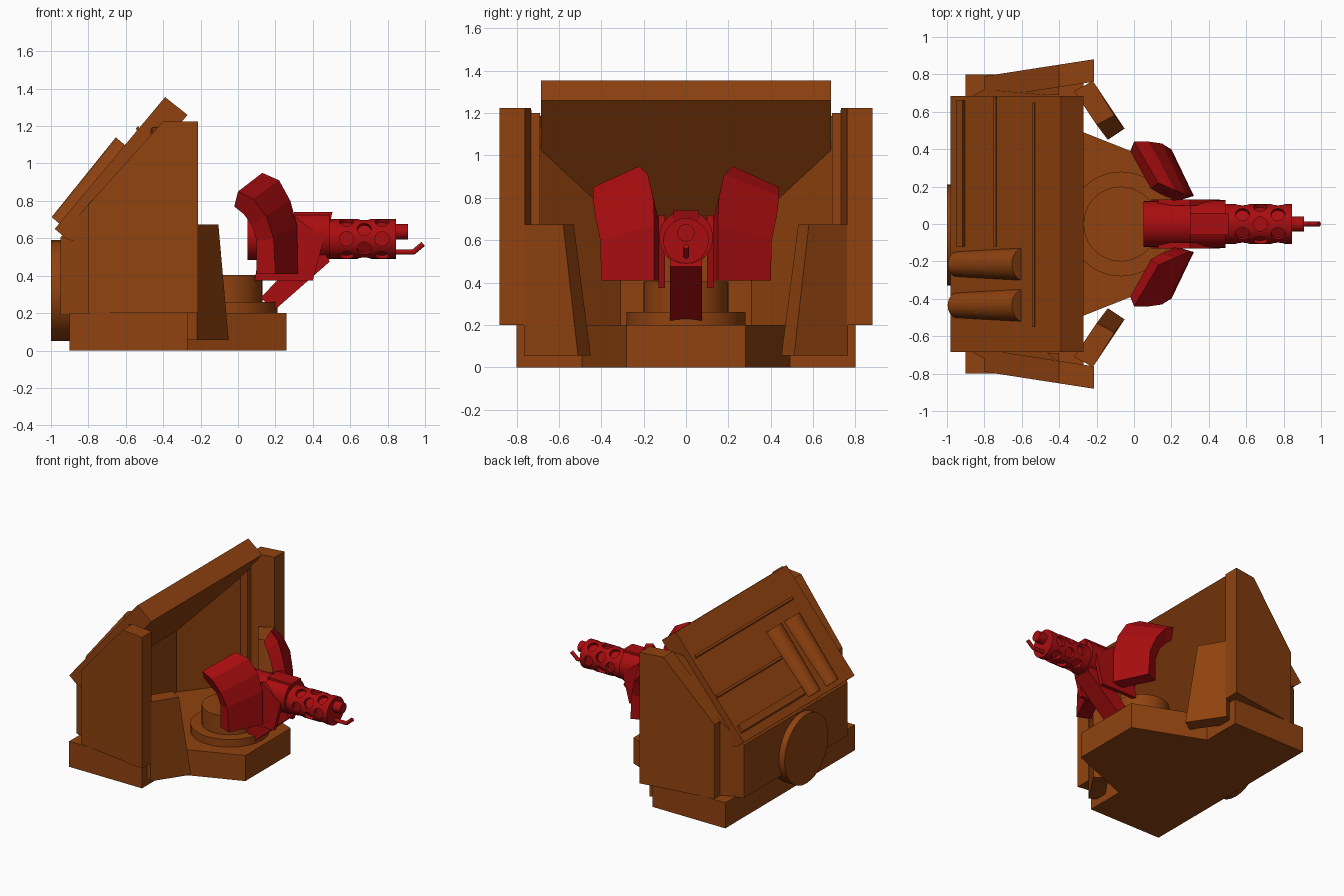
import bpy, bmesh, math
from mathutils import Vector, Matrix

if "Cube" in bpy.data.objects:
    bpy.data.objects.remove(bpy.data.objects["Cube"])


def material(name, color):
    m = bpy.data.materials.new(name)
    m.diffuse_color = color
    m.use_nodes = True
    m.node_tree.nodes["Principled BSDF"].inputs["Base Color"].default_value = m.diffuse_color
    return m


BROWN = material("brown_paint", (0.28, 0.055, 0.005, 1))
RED = material("red_paint", (0.40, 0.004, 0.005, 1))


def loft(name, rings, mat):
    """Closed solid through rings that have equal point counts."""
    bm = bmesh.new()
    vs = [[bm.verts.new(p) for p in r] for r in rings]
    n = len(vs[0])
    for a, b in zip(vs, vs[1:]):
        for i in range(n):
            j = (i + 1) % n
            bm.faces.new((a[i], a[j], b[j], b[i]))
    bm.faces.new(vs[0][::-1])
    bm.faces.new(vs[-1])
    bmesh.ops.recalc_face_normals(bm, faces=bm.faces)
    me = bpy.data.meshes.new(name)
    bm.to_mesh(me)
    bm.free()
    me.materials.append(mat)
    ob = bpy.data.objects.new(name, me)
    bpy.context.collection.objects.link(ob)
    return ob


def plan(name, pts, z0, z1, mat):
    return loft(name, [[(x, y, z0) for x, y in pts], [(x, y, z1) for x, y in pts]], mat)


def side(name, pts, y0, y1, mat, shear=0.0, x0=0.0):
    return loft(name, [[(x, y + shear * (x - x0), z) for x, z in pts] for y in (y0, y1)], mat)


def rod(name, p, q, r1, r2, mat, sides=32):
    p, q = Vector(p), Vector(q)
    rot = (q - p).to_track_quat('Z', 'Y').to_matrix()
    ring = lambda c, r: [c + rot @ Vector((r * math.cos(2 * math.pi * i / sides),
                                           r * math.sin(2 * math.pi * i / sides), 0))
                         for i in range(sides)]
    ob = loft(name, [ring(p, r1), ring(q, r2)], mat)
    bpy.context.view_layer.objects.active = ob
    ob.select_set(True)
    bpy.ops.object.shade_smooth_by_angle(angle=math.radians(35))
    ob.select_set(False)
    return ob


def mirror_y(ob):
    m = ob.modifiers.new("mirror", 'MIRROR')
    m.use_axis = (False, True, False)
    return ob


# Base plate with tapering front
half = [(-0.9, 0.8), (-0.27, 0.8), (-0.27, 0.49), (0.26, 0.28)]
plan("base_plate", half + [(x, -y) for x, y in half[::-1]], 0, 0.2, BROWN)

# Body walls: horseshoe plan whose top follows the sloping roof
def roof_z(x, drop=0.0):
    return 1.355 + 1.2 * (x + 0.39) - drop

outer = [(-0.95, 0.64), (-0.8, 0.72), (-0.4, 0.75)]
inner = [(-0.4, 0.69), (-0.46, 0.69), (-0.75, 0.31)]
u = outer + inner
u = u + [(x, -y) for x, y in u[::-1]]
loft("body_walls", [[(x, y, 0.19) for x, y in u],
                    [(x, y, min(roof_z(x, 0.08), 1.2)) for x, y in u]], BROWN)

# Sloping roof slab
side("roof_slab", [(-0.98, 0.65), (-0.39, 1.355), (-0.27, 1.26), (-0.84, 0.57), (-0.92, 0.6)],
     -0.685, 0.685, BROWN)

# Raised strips across the roof
def roof_strip(name, x, w, h, y0, y1):
    a, b = x - w / 2, x + w / 2
    n = Vector((-0.77, 0.64)) * h
    side(name, [(a, roof_z(a, .02)), (a + n.x, roof_z(a) + n.y),
                (b + n.x, roof_z(b) + n.y), (b, roof_z(b, .02))], y0, y1, BROWN)

roof_strip("roof_strip_upper", -0.53, 0.012, 0.012, -0.55, 0.65)
roof_strip("roof_strip_middle", -0.735, 0.012, 0.012, -0.12, 0.68)
roof_strip("roof_ledge", -0.915, 0.035, 0.025, -0.12, 0.66)

# Tapered tubes lying on the roof
for i, y in enumerate((-0.215, -0.435)):
    rod(f"roof_tube_{i + 1}", (-0.945, y, roof_z(-0.945, 0.02)),
        (-0.585, y, roof_z(-0.585, 0.04)), 0.068, 0.09, BROWN, 24)

# Round drum on the back
rod("back_drum", (-1.0, -0.06, 0.32), (-0.9, -0.06, 0.32), 0.27, 0.27, BROWN, 32)

# Flared side armour
mirror_y(side("side_armour", [(-0.8, 0.2), (-0.8, 0.78), (-0.4, 1.225), (-0.215, 1.225), (-0.215, 0.2)],
              0.67, 0.79, BROWN, 0.155, -0.8))

# Angled front wing plates
mirror_y(loft("front_wing", [
    [(-0.32, 0.71, 0.055), (-0.22, 0.765, 0.055), (-0.05, 0.51, 0.055), (-0.14, 0.45, 0.055)],
    [(-0.32, 0.71, 0.675), (-0.22, 0.765, 0.675), (-0.105, 0.58, 0.675), (-0.2, 0.53, 0.675)]], BROWN))

# Turntable
rod("turntable_ring", (-0.07, 0, 0.19), (-0.07, 0, 0.26), 0.28, 0.28, BROWN, 40)
rod("turntable_post", (-0.07, 0, 0.25), (-0.07, 0, 0.405), 0.2, 0.2, BROWN, 40)

# Gun support and receiver
side("gun_strut", [(0.2, 0.22), (0.49, 0.475), (0.42, 0.6), (0.12, 0.28)], -0.075, 0.075, RED)
rod("gun_receiver", (0.05, 0, 0.605), (0.46, 0, 0.605), 0.122, 0.122, RED)
side("receiver_block", [(0.3, 0.5), (0.45, 0.5), (0.505, 0.74), (0.3, 0.74)], -0.06, 0.06, RED)
rod("receiver_collar", (0.3, 0, 0.613), (0.49, 0, 0.613), 0.127, 0.127, RED)
mirror_y(side("shield_bracket", [(0.09, 0.375), (0.4, 0.375), (0.46, 0.6), (0.3, 0.72), (0.13, 0.65)],
              0.1, 0.13, RED))

# Barrel jacket with staggered recessed holes
jacket = rod("barrel_jacket", (0.44, 0, 0.597), (0.845, 0, 0.597), 0.107, 0.107, RED)
bm = bmesh.new()
for k, x in enumerate((0.58, 0.675, 0.77)):
    for i in range(6):
        a = math.radians(60 * i + 30 * (k % 2))
        d = Vector((0, math.cos(a), math.sin(a)))
        mat = Matrix.Translation(Vector((x, 0, 0.597)) + d * 0.115) @ d.to_track_quat('Z', 'Y').to_matrix().to_4x4()
        bmesh.ops.create_cone(bm, cap_ends=True, segments=16, radius1=0.038, radius2=0.038,
                              depth=0.07, matrix=mat)
me = bpy.data.meshes.new("hole_cutter")
bm.to_mesh(me)
bm.free()
me.materials.append(RED)
cutter = bpy.data.objects.new("hole_cutter", me)
bpy.context.collection.objects.link(cutter)
cutter.hide_render = True
cutter.hide_set(True)
b = jacket.modifiers.new("holes", 'BOOLEAN')
b.operation = 'DIFFERENCE'
b.solver = 'EXACT'
b.object = cutter
jacket.modifiers.move(len(jacket.modifiers) - 1, 0)

# Muzzle and igniter rod
rod("muzzle", (0.8, 0, 0.635), (0.91, 0, 0.635), 0.041, 0.041, RED, 24)
rod("igniter_rod", (0.8, 0, 0.527), (0.94, 0, 0.527), 0.014, 0.014, RED, 12)
rod("igniter_tip", (0.935, 0, 0.524), (0.99, 0, 0.57), 0.014, 0.014, RED, 12)

# Curved gun shields: rings run inner front, outer front, outer back, inner back
mirror_y(loft("gun_shield", [
    [(0.32, 0.15, 0.41), (0.2, 0.40, 0.41), (0.1, 0.36, 0.41), (0.22, 0.12, 0.41)],
    [(0.315, 0.15, 0.67), (0.19, 0.405, 0.6), (0.1, 0.36, 0.585), (0.22, 0.12, 0.66)],
    [(0.28, 0.155, 0.8), (0.15, 0.43, 0.72), (0.075, 0.37, 0.67), (0.19, 0.14, 0.74)],
    [(0.22, 0.18, 0.91), (0.08, 0.44, 0.81), (0.03, 0.39, 0.73), (0.14, 0.16, 0.82)],
    [(0.13, 0.22, 0.95), (0.0, 0.44, 0.85), (-0.02, 0.39, 0.77), (0.09, 0.19, 0.86)]], RED))
